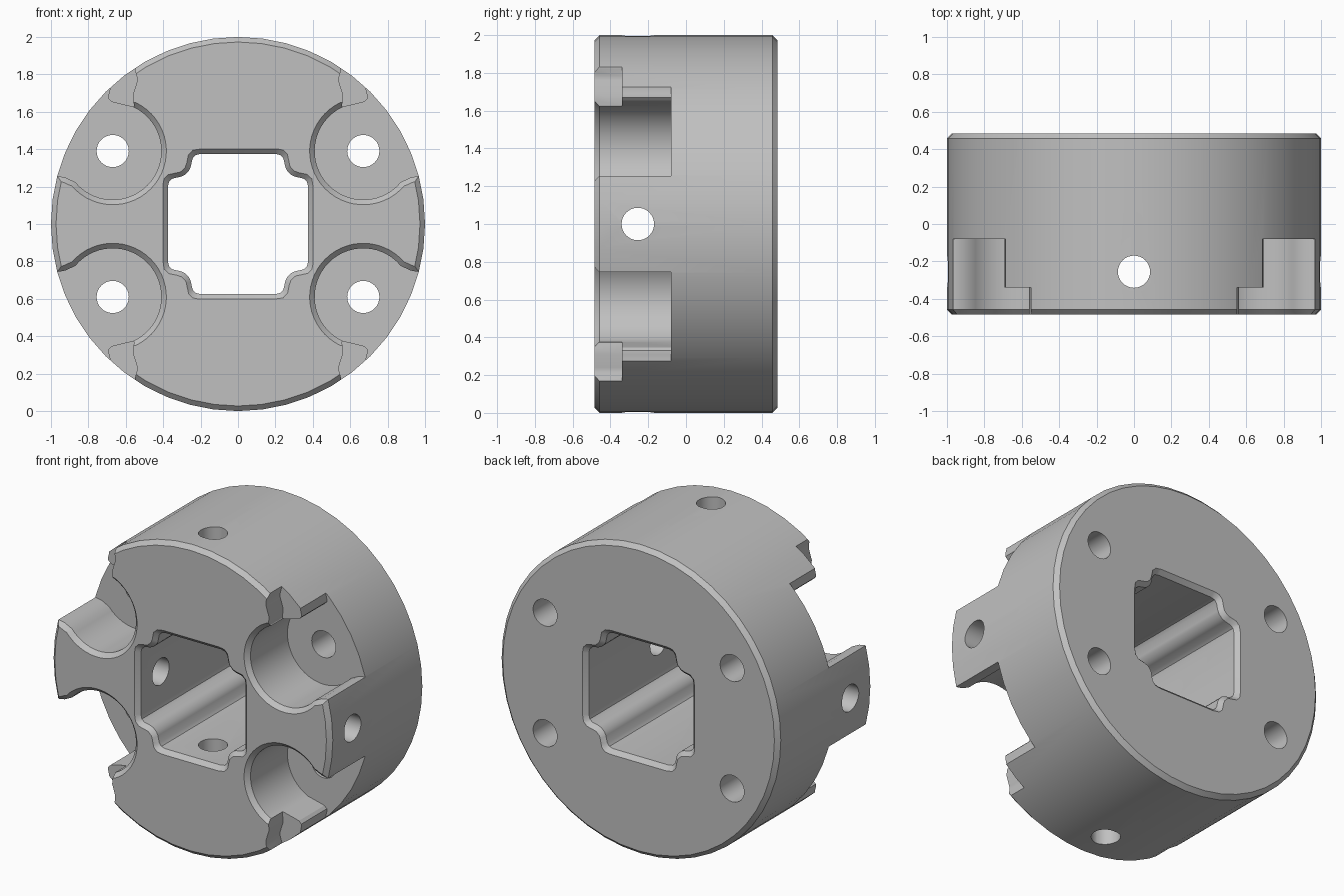
import bpy, bmesh
from math import cos, sin, radians, pi

cube = bpy.data.objects.get("Cube")
if cube:
    bpy.data.objects.remove(cube, do_unlink=True)

FRONT, BACK, MID = -0.485, 0.485, 1.0
C = 0.027            # chamfer size
PX, PZ = 0.67, 0.39  # pocket and bolt centre


def circle(r, n, cx=0.0, cz=0.0):
    return [(cx + r * cos(2 * pi * i / n), cz + r * sin(2 * pi * i / n)) for i in range(n)]


def loft(name, rings, sx=1, sz=1):
    """Closed solid through matching outlines, each given as (y, points in x and z)."""
    bm = bmesh.new()
    loops = [[bm.verts.new((sx * x, y, MID + sz * z)) for x, z in pts] for y, pts in rings]
    n = len(loops[0])
    for a, b in zip(loops, loops[1:]):
        for i in range(n):
            j = (i + 1) % n
            bm.faces.new((a[i], a[j], b[j], b[i]))
    bm.faces.new(loops[0])
    bm.faces.new(loops[-1])
    bmesh.ops.recalc_face_normals(bm, faces=bm.faces)
    me = bpy.data.meshes.new(name)
    bm.to_mesh(me)
    bm.free()
    ob = bpy.data.objects.new(name, me)
    bpy.context.scene.collection.objects.link(ob)
    return ob


def cut(body, cutter):
    cutter.hide_render = True
    bpy.ops.object.select_all(action='DESELECT')
    bpy.context.view_layer.objects.active = body
    body.select_set(True)
    mod = body.modifiers.new("cut", 'BOOLEAN')
    mod.operation = 'DIFFERENCE'
    mod.solver = 'EXACT'
    mod.object = cutter
    bpy.ops.object.modifier_apply(modifier=mod.name)
    bpy.data.objects.remove(cutter, do_unlink=True)


# Chamfered disc body
rim, wide = circle(1 - C, 48), circle(1, 48)
body = loft("coupling_body", [(FRONT, rim), (FRONT + C, wide), (BACK - C, wide), (BACK, rim)])


# Square bore with stepped corners, chamfered at both ends
def bore(d):
    corner = [(0.375 + d, 0.20), (0.368 + d, 0.228 + d / 2), (0.35 + d * 0.8, 0.243 + d * 0.8),
              (0.305 + d * 0.7, 0.253 + d * 0.8), (0.285 + d * 0.7, 0.262 + d * 0.7)]
    corner += [(z, x) for x, z in reversed(corner)]
    pts = []
    for _ in range(4):
        pts += corner
        corner = [(-z, x) for x, z in corner]
    return pts


cut(body, loft("bore_cutter", [(FRONT - C, bore(2 * C)), (FRONT + C, bore(0)),
                               (BACK - C, bore(0)), (BACK + C, bore(2 * C))]))


# Deep round pocket that opens through the rim
def pocket(d):
    arc = [radians(-40 - 204 * i / 30) for i in range(31)]
    horn = [(1.2, 0.255 - d), (0.955, 0.255 - d), (0.92 + d / 3, 0.248 - d)]
    bowl = [(PX + (0.26 + d) * cos(a), PZ + (0.26 + d) * sin(a)) for a in arc]
    lip = [(0.645, 0.645), (0.675, 0.653), (0.692, 0.67), (0.692, 0.69), (0.685, 0.72),
           (0.72, 0.9), (1.2, 0.9)]
    return horn + bowl + lip


# Shallow ledge beside each pocket
ledge = [(0.572, 0.60), (0.556, 0.63), (0.562, 0.69), (0.54, 0.76), (0.54, 0.785),
         (0.55, 0.82), (0.56, 1.0), (1.1, 1.0), (0.85, 0.55), (0.67, 0.5)]

for sx in (1, -1):
    for sz in (1, -1):
        cut(body, loft("pocket_cutter", [(FRONT - C, pocket(2 * C)), (FRONT + C, pocket(0)),
                                         (-0.08, pocket(0))], sx, sz))
        cut(body, loft("ledge_cutter", [(-0.6, ledge), (-0.34, ledge)], sx, sz))
        bolt = circle(0.086, 32, PX, PZ)
        cut(body, loft("bolt_cutter", [(-0.6, bolt), (0.6, bolt)], sx, sz))

# Radial screw holes through the sides, top and bottom
for rotation in ((0, pi / 2, 0), (0, 0, 0)):
    bpy.ops.mesh.primitive_cylinder_add(vertices=32, radius=0.086, depth=2.4,
                                        location=(0, -0.255, MID), rotation=rotation)
    cut(body, bpy.context.object)

# Plain grey finish
mat = bpy.data.materials.new("plain_grey")
mat.use_nodes = True
grey = (0.53, 0.53, 0.53, 1)
mat.diffuse_color = grey
mat.node_tree.nodes["Principled BSDF"].inputs["Base Color"].default_value = grey
body.data.materials.clear()
body.data.materials.append(mat)

bpy.ops.object.select_all(action='DESELECT')
body.select_set(True)
bpy.context.view_layer.objects.active = body
bpy.ops.object.shade_smooth_by_angle(angle=radians(30))
